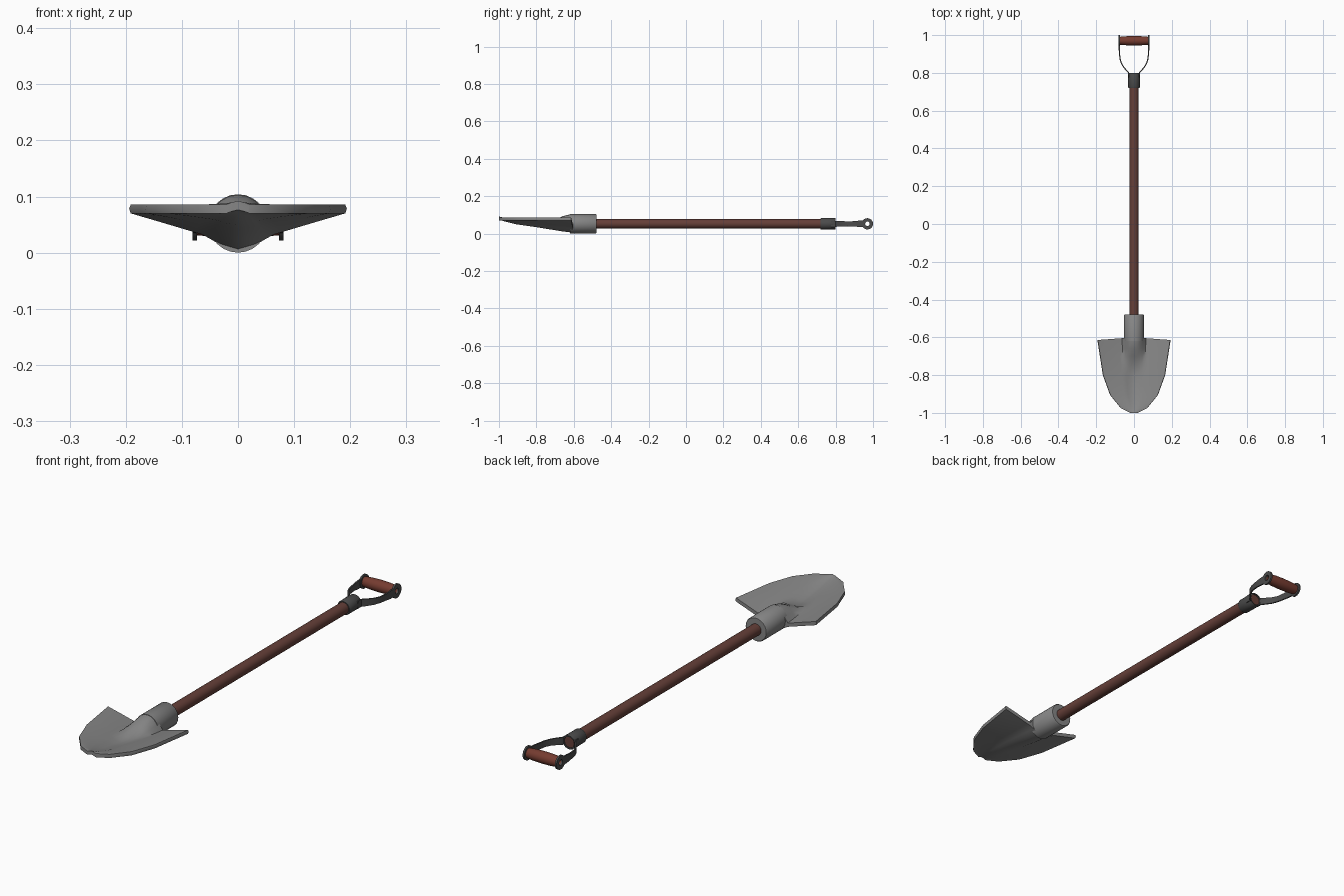
import bpy, bmesh, math

if "Cube" in bpy.data.objects:
    bpy.data.objects.remove(bpy.data.objects["Cube"])

AXIS_Z = 0.052      # height of the shaft's centre line
SOCKET_R = 0.052
GRIP_Y = 0.97


def material(name, rgb):
    m = bpy.data.materials.new(name)
    m.use_nodes = True
    m.diffuse_color = (*rgb, 1)
    m.node_tree.nodes["Principled BSDF"].inputs["Base Color"].default_value = (*rgb, 1)
    return m


steel = material("blade steel", (0.24, 0.24, 0.24))
iron = material("dark iron", (0.07, 0.07, 0.07))
wood = material("shaft wood", (0.13, 0.05, 0.04))
red_wood = material("grip red wood", (0.18, 0.045, 0.03))


def finish(name, bm, mat, angle=40):
    bmesh.ops.recalc_face_normals(bm, faces=bm.faces)
    mesh = bpy.data.meshes.new(name)
    bm.to_mesh(mesh)
    bm.free()
    mesh.materials.append(mat)
    obj = bpy.data.objects.new(name, mesh)
    bpy.context.collection.objects.link(obj)
    bpy.ops.object.select_all(action='DESELECT')
    obj.select_set(True)
    bpy.context.view_layer.objects.active = obj
    bpy.ops.object.shade_smooth_by_angle(angle=math.radians(angle))
    return obj


def bridge(bm, rings, loop=False):
    """Join rings of vertices with quads; cap the ends unless looped."""
    n = len(rings[0])
    pairs = list(zip(rings, rings[1:]))
    if loop:
        pairs.append((rings[-1], rings[0]))
    for a, b in pairs:
        for i in range(n):
            j = (i + 1) % n
            bm.faces.new((a[i], a[j], b[j], b[i]))
    if not loop:
        bm.faces.new(rings[0])
        bm.faces.new(rings[-1])


def lathe(name, profile, mat, along="Y", hollow=False, sides=24):
    """Revolve (radius, distance) points around the shaft or the grip axis."""
    bm = bmesh.new()
    rings = []
    for r, t in profile:
        ring = []
        for i in range(sides):
            a = math.tau * i / sides
            c, s = r * math.cos(a), r * math.sin(a) + AXIS_Z
            ring.append(bm.verts.new((c, t, s) if along == "Y" else (t, GRIP_Y + c, s)))
        rings.append(ring)
    bridge(bm, rings, hollow)
    return finish(name, bm, mat)


def lerp_table(table, v):
    """Piecewise linear lookup in (key, value) pairs."""
    for (a, x), (b, y) in zip(table, table[1:]):
        if v <= b:
            return x + (y - x) * max(0, v - a) / (b - a)
    return table[-1][1]


# Blade: dished plate with a keel that swells into the socket
half_width = [(-1, 0.02), (-0.975, 0.07), (-0.905, 0.127), (-0.8, 0.165), (-0.614, 0.194)]
keel = [(-1, 0.076), (-0.975, 0.066), (-0.905, 0.049), (-0.8, 0.034), (-0.614, 0.004)]
section = [(0, 1), (0.16, 0.87), (0.32, 0.6), (0.53, 0.42), (0.97, 0.03), (1, 0)]
RIM, THICK, COLS = 0.07, 0.016, 24


def blade_heights(x, y, u):
    rim = RIM + 0.004 * (1 - u)
    low = rim - (rim - lerp_table(keel, y)) * lerp_table(section, abs(u))
    high = low + THICK
    t = min(1, max(0, (y + 0.8) / 0.186))
    t = t * t * (3 - 2 * t)
    if abs(x) < SOCKET_R:
        dome = AXIS_Z + math.sqrt(SOCKET_R ** 2 - x * x)
        high += t * max(0, dome - high)
    return low, high


bm = bmesh.new()
rings = []
for y in (-1, -0.99, -0.975, -0.94, -0.905, -0.85, -0.8, -0.75, -0.7, -0.66, -0.63, -0.614):
    w = lerp_table(half_width, y)
    top, bottom = [], []
    for k in range(COLS + 1):
        u = 2 * k / COLS - 1
        x = u * w
        low, high = blade_heights(x, y, abs(u))
        back = 0.014 * (1 - abs(u)) * max(0, (y + 0.66) / 0.046)
        top.append(bm.verts.new((x * 0.985, y + back, high)))
        bottom.append(bm.verts.new((x * 0.985, y + back, low)))
    # Rounded outer edge
    mid = RIM + THICK / 2
    right = bm.verts.new((w, y, mid))
    left = bm.verts.new((-w, y, mid))
    rings.append([left] + top + [right] + bottom[::-1])
bridge(bm, rings)
finish("blade", bm, steel, 50)

# Socket tube behind the blade
lathe("blade_socket", [(0.024, -0.62), (SOCKET_R, -0.62), (SOCKET_R, -0.482),
                       (0.049, -0.478), (0.024, -0.478)], steel, hollow=True)

# Shaft and the collar at its end
lathe("shaft", [(0.025, -0.6), (0.025, 0.795)], wood)
lathe("collar", [(0.024, 0.72), (0.029, 0.72), (0.031, 0.724), (0.031, 0.796),
                 (0.029, 0.8), (0.024, 0.8)], iron, hollow=True)

# Yoke arms: flat strips curving out from the collar to the grip ends
path = [(0.027, 0.775, 0.016), (0.028, 0.8, 0.016), (0.042, 0.815, 0.015),
        (0.06, 0.838, 0.014), (0.072, 0.865, 0.013), (0.077, 0.9, 0.014),
        (0.078, 0.925, 0.017), (0.078, 0.947, 0.018)]
for side, label in ((1, "left"), (-1, "right")):
    bm = bmesh.new()
    rings = []
    for i, (x, y, h) in enumerate(path):
        a, b = path[max(i - 1, 0)], path[min(i + 1, len(path) - 1)]
        dx, dy = b[0] - a[0], b[1] - a[1]
        d = math.hypot(dx, dy)
        nx, ny = 0.003 * dy / d, -0.003 * dx / d
        rings.append([bm.verts.new((side * (x + s * nx), y + s * ny, AXIS_Z + q * h))
                      for s, q in ((1, 1), (1, -1), (-1, -1), (-1, 1))])
    bridge(bm, rings)
    finish(f"{label}_yoke_arm", bm, iron)
    # Eye ring holding the grip
    lathe(f"{label}_eye", [(0.012, side * 0.073), (0.03, side * 0.073),
                           (0.03, side * 0.081), (0.012, side * 0.081)],
          iron, "X", True)

# Hollow, slightly barrelled grip
lathe("grip", [(0.012, -0.074), (0.021, -0.074), (0.024, -0.04), (0.025, 0),
               (0.024, 0.04), (0.021, 0.074), (0.012, 0.074)], red_wood, "X", True)
